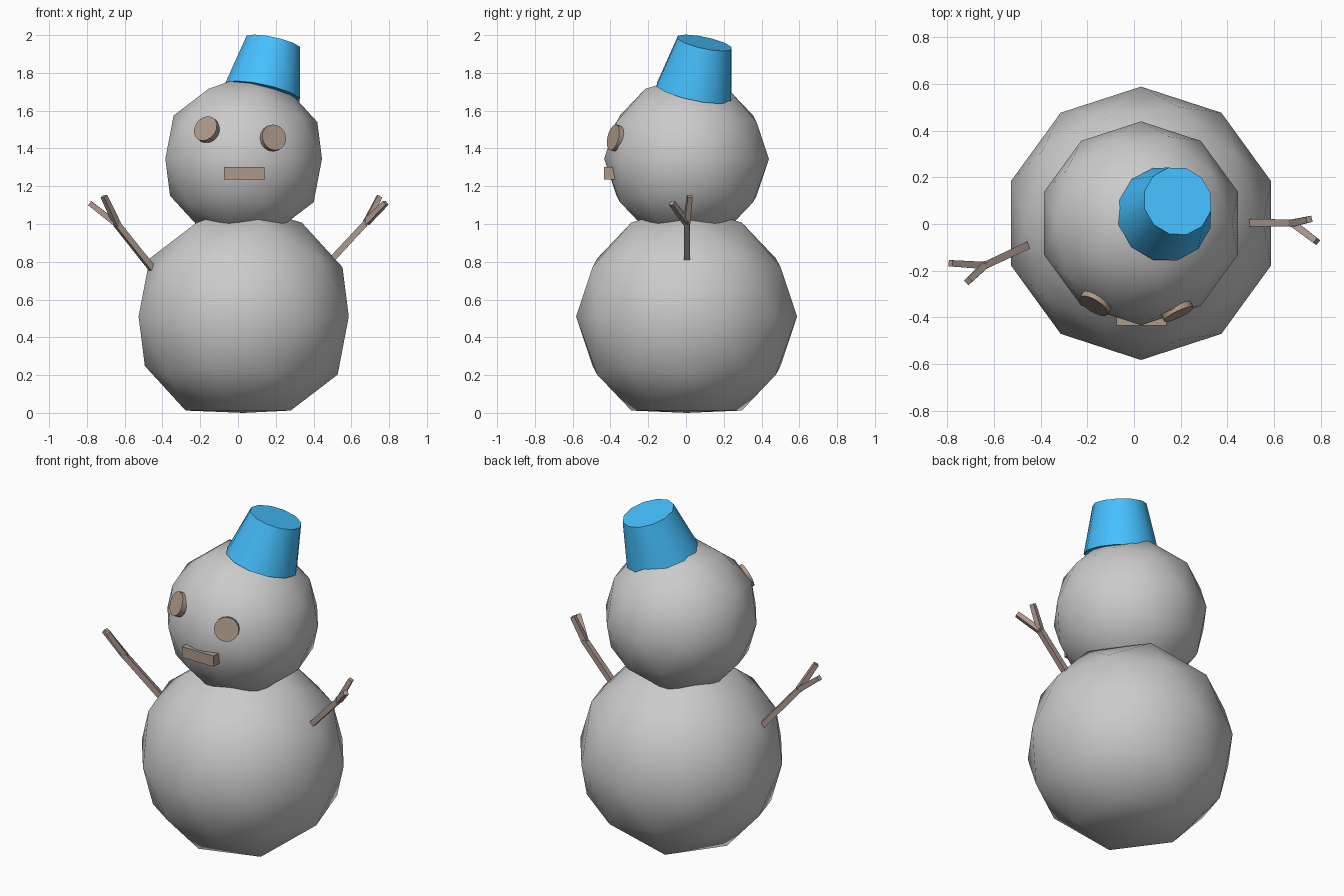
import bpy, math
from mathutils import Vector

if "Cube" in bpy.data.objects:
    bpy.data.objects.remove(bpy.data.objects["Cube"])


def material(name, rgb):
    m = bpy.data.materials.new(name)
    m.diffuse_color = (*rgb, 1)
    m.use_nodes = True
    m.node_tree.nodes["Principled BSDF"].inputs["Base Color"].default_value = m.diffuse_color
    return m


BLUE = material("blue", (0.06, 0.53, 1.0))
BROWN = material("brown", (0.42, 0.32, 0.25))
BARK = material("bark", (0.42, 0.32, 0.28))


def finish(name, mat=None, angle=35):
    ob = bpy.context.object
    ob.name = name
    if mat:
        ob.data.materials.append(mat)
    bpy.ops.object.shade_smooth_by_angle(angle=math.radians(angle))
    return ob


def ball(name, loc, r):
    bpy.ops.mesh.primitive_ico_sphere_add(subdivisions=2, radius=r, location=loc)
    return finish(name, angle=30)


def frustum(a, b, r1, r2, sides, spin=0):
    """Tapered prism running from point a to point b."""
    a, b = Vector(a), Vector(b)
    d = b - a
    q = d.to_track_quat('Z', 'Y')
    bpy.ops.mesh.primitive_cone_add(vertices=sides, radius1=r1, radius2=r2,
                                    depth=d.length, location=(a + b) / 2,
                                    rotation=q.to_euler())
    ob = bpy.context.object
    for v in ob.data.vertices:
        x, y, z = v.co
        c, s = math.cos(spin), math.sin(spin)
        v.co = (x * c - y * s, x * s + y * c, z)
    return ob


# Body with its underside pressed flat on the ground, and head
body = ball("body", (0.03, 0.003, 0.51), 0.585)
min(body.data.vertices, key=lambda v: v.co.z).co.z = -0.51
ball("head", (0.03, 0.003, 1.345), 0.436)

# Tilted bucket hat
frustum((0.130, 0.042, 1.697), (0.187, 0.098, 1.959), 0.208, 0.15, 12)
finish("hat", BLUE)

# Button eyes, each facing out from the head
for name, c, n in (("left_eye", (-0.165, -0.338, 1.50), (-0.48, -0.78, 0.38)),
                   ("right_eye", (0.185, -0.372, 1.455), (0.42, -0.88, 0.22))):
    c, n = Vector(c), Vector(n).normalized()
    frustum(c - n * 0.02, c + n * 0.016, 0.07, 0.07, 16)
    finish(name, BROWN)

# Straight block mouth
bpy.ops.mesh.primitive_cube_add(size=1, location=(0.032, -0.402, 1.268))
bpy.context.object.scale = (0.214, 0.066, 0.066)
finish("mouth", BROWN)

# Twig arms: a stick that splits into two fingers
ARMS = {
    "right_arm": ((0.485, 0.005, 0.80), (0.69, 0.004, 1.02),
                  (0.75, 0.02, 1.147), (0.782, -0.075, 1.112)),
    "left_arm": ((-0.455, -0.092, 0.765), (-0.65, -0.183, 1.01),
                 (-0.71, -0.245, 1.147), (-0.785, -0.168, 1.11)),
}
for name, (base, fork, *tips) in ARMS.items():
    parts = [frustum(base, fork, 0.023, 0.022, 4, math.pi / 4)]
    for tip in tips:
        start = Vector(fork) + (Vector(base) - Vector(fork)) * 0.06
        parts.append(frustum(start, tip, 0.022, 0.019, 4, math.pi / 4))
    for p in parts:
        p.select_set(True)
    bpy.context.view_layer.objects.active = parts[0]
    bpy.ops.object.join()
    finish(name, BARK)
